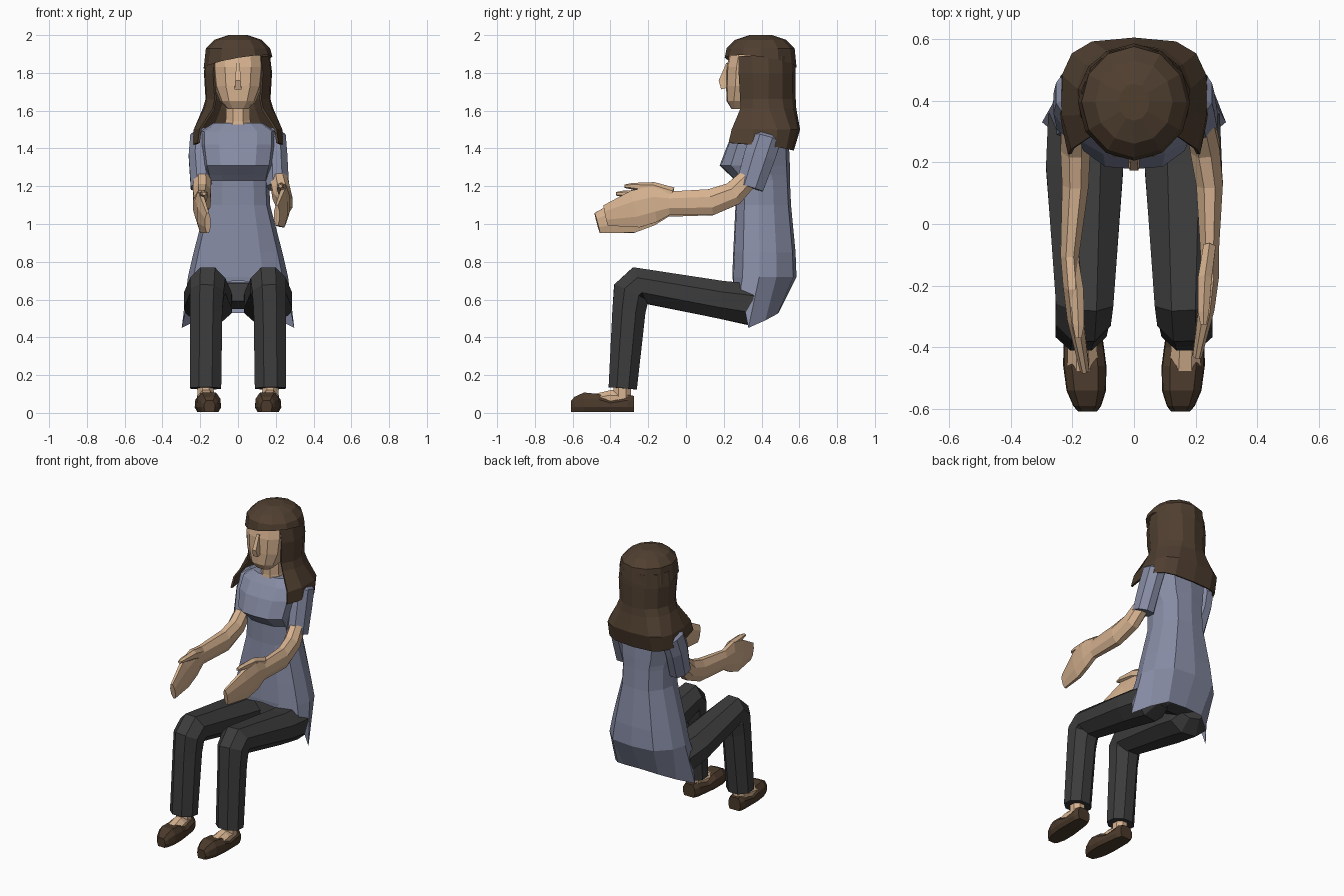
import bpy, bmesh
from math import sin, cos, pi, radians
from mathutils import Vector as V

if "Cube" in bpy.data.objects:
    bpy.data.objects.remove(bpy.data.objects["Cube"])


def material(name, rgb):
    m = bpy.data.materials.new(name)
    m.diffuse_color = (*rgb, 1)
    m.use_nodes = True
    m.node_tree.nodes["Principled BSDF"].inputs["Base Color"].default_value = m.diffuse_color
    return m


SKIN = material("skin", (.68, .45, .28))
HAIR = material("hair_brown", (.08, .05, .03))
CLOTH = material("tunic_blue", (.24, .26, .37))
PANTS = material("charcoal", (.045, .045, .045))
SHOE = material("shoe_brown", (.07, .042, .024))


def loft(name, rings, mat, closed=True, caps=(True, True), thick=0):
    bm = bmesh.new()
    rows = [[bm.verts.new(p) for p in r] for r in rings]
    n = len(rows[0])
    for a, b in zip(rows, rows[1:]):
        for i in range(n if closed else n - 1):
            j = (i + 1) % n
            bm.faces.new((a[i], a[j], b[j], b[i]))
    for use, row in zip(caps, (rows[0], rows[-1])):
        if use and closed:
            bm.faces.new(row)
    bmesh.ops.recalc_face_normals(bm, faces=bm.faces)
    me = bpy.data.meshes.new(name)
    bm.to_mesh(me)
    bm.free()
    me.materials.append(mat)
    ob = bpy.data.objects.new(name, me)
    bpy.context.collection.objects.link(ob)
    if thick:
        mod = ob.modifiers.new("thickness", 'SOLIDIFY')
        mod.thickness = thick
        mod.offset = 0
    return ob


def tube(name, path, mat, n=8):
    """Path points: x, y, z, half width, half depth."""
    pts = [V(p[:3]) for p in path]
    rings = []
    for i, p in enumerate(path):
        t = V((0, 0, 0))
        if i:
            t += (pts[i] - pts[i - 1]).normalized()
        if i < len(pts) - 1:
            t += (pts[i + 1] - pts[i]).normalized()
        t.normalize()
        u = V((1, 0, 0))
        u = (u - t * u.dot(t)).normalized()
        v = t.cross(u)
        k = 1 / cos(pi / n)
        angs = [2 * pi * (j + .5) / n for j in range(n)]
        rings.append([pts[i] + u * p[3] * k * cos(a) + v * p[4] * k * sin(a) for a in angs])
    return loft(name, rings, mat)


def mirrored(half):
    return half + [(-x, y, z) for x, y, z in half[-2:0:-1]]


SECTION = [(0, 0), (.5, .02), (.89, .16), (1, .42), (.9, .69), (.58, .95), (0, 1)]


def body_ring(z, hw, f, b):
    return mirrored([(x * hw, f + (b - f) * y, z) for x, y in SECTION])


# Tunic with bust ledge and dipping hem
hem = mirrored([(0, .25, .70), (.11, .25, .69), (.25, .29, .66), (.298, .33, .45),
                (.22, .42, .49), (.13, .485, .525), (0, .49, .53)])
tunic = [(.72, .265, .245, .585), (.85, .235, .25, .58), (1.1, .17, .262, .556),
         (1.23, .165, .26, .55), (1.26, .17, .23, .55), (1.31, .185, .178, .55),
         (1.42, .20, .22, .545), (1.49, .20, .27, .52), (1.535, .13, .31, .47)]
loft("tunic", [hem] + [body_ring(*r) for r in tunic], CLOTH, caps=(False, True))

# Head, neck and nose
tube("neck", [(0, .38, 1.48, .085, .085), (0, .37, 1.55, .065, .065), (0, .37, 1.68, .06, .065)], SKIN)
head = [(1.61, .055, .24, .36), (1.65, .095, .215, .45), (1.73, .128, .212, .52),
        (1.83, .138, .215, .54), (1.92, .13, .235, .54), (1.96, .08, .3, .48)]
loft("head", [body_ring(*r) for r in head], SKIN)
tube("nose", [(0, .225, 1.85, .01, .012), (0, .205, 1.76, .014, .032), (0, .215, 1.72, .018, .03)], SKIN, 4)


# Hair: open-fronted curtain flaring below the neck, then crown with slanted fringe
def curtain_ring(zf, zb, rx, rf, rb, gap, square=1):
    g = radians(gap)
    ring = []
    for i in range(11):
        a = g + (2 * pi - 2 * g) * i / 10
        c, s = cos(a), sin(a)
        y = rf * c if c > 0 else -rb * abs(c) ** square
        x = rx * abs(s) ** square * (1 if s > 0 else -1)
        ring.append((x, .41 - y, zf + (zb - zf) * (1 - c) / 2))
    return ring


curtain = [(1.44, 1.39, .237, .32, .155, 55, .65), (1.50, 1.50, .232, .27, .188, 52, .65),
           (1.61, 1.61, .182, .16, .168, 42, .85), (1.66, 1.66, .168, .17, .165, 45),
           (1.80, 1.80, .177, .185, .165, 46), (1.89, 1.89, .165, .18, .162, 44)]
loft("hair_curtain", [curtain_ring(*r) for r in curtain], HAIR, closed=False, thick=.012)


def crown_ring(z, rx, ry, slant=0, drop=0):
    return [(rx * sin(a), .395 - ry * cos(a), z + slant * rx * sin(a) - drop * (1 - cos(a)) / 2)
            for a in (2 * pi * i / 12 for i in range(12))]


crown = [crown_ring(1.88, .182, .19, .17, .05), crown_ring(1.93, .17, .18),
         crown_ring(1.975, .125, .135), crown_ring(2.0, .05, .06)]
loft("hair_crown", crown, HAIR, caps=(False, True))

# Pelvis
tube("pelvis", [(0, .29, .64, .15, .05), (0, .37, .62, .19, .07), (0, .45, .62, .14, .05)], PANTS)

for s, side in ((-1, "left"), (1, "right")):
    # Trouser leg
    leg = [(.13, .41, .59, .08, .06), (.155, .335, .575, .125, .11), (.16, .18, .60, .125, .1),
           (.16, -.25, .675, .093, .1), (.165, -.29, .635, .09, .1),
           (.168, -.302, .54, .085, .088), (.172, -.335, .13, .083, .075)]
    tube(side + "_trouser_leg", [(s * x, *r) for x, *r in leg], PANTS)

    # Foot and slip-on shoe
    tube(side + "_ankle", [(s * .172, -.335, .2, .04, .045), (s * .17, -.34, .04, .045, .05)], SKIN)
    tube(side + "_instep", [(s * .17, -.31, .07, .04, .05), (s * .168, -.40, .075, .048, .045),
                            (s * .164, -.50, .06, .05, .035)], SKIN)
    shoe = [(-.275, .045, .09), (-.31, .058, .095), (-.40, .066, .075), (-.46, .07, .1),
            (-.54, .064, .108), (-.59, .045, .085), (-.608, .03, .065)]
    rings = []
    for y, w, top in shoe:
        x = s * (.16 + (y + .45) * .06)
        half = [(w * .8, .005), (w, .03), (w * .95, top * .7), (w * .6, top)]
        rings.append([(x + a, y, z) for a, z in half] + [(x - a, y, z) for a, z in half[::-1]])
    loft(side + "_shoe", rings, SHOE)

    # Sleeve, arm with flat hand, and thumb; the left reaches further in
    right = s > 0
    sx = .21 if right else .19
    tube(side + "_sleeve", [(s * .17, .43, 1.495, .03, .05), (s * .195, .42, 1.45, .06, .083),
                            (s * .203, .39, 1.36, .058, .083), (s * sx, .337, 1.195, .06, .074)], CLOTH)
    xs = (.21, .23, .245, .245, .245, .235, .205) if right else (.19, .19, .19, .208, .2, .19, .16)
    dy, dz = (.045, .04) if right else (0, 0)
    arm = [(.35, 1.26, .045, .05), (.25, 1.16, .048, .063), (.13, 1.115, .043, .07),
           (-.10, 1.10, .03, .062), (-.19, 1.085, .03, .095), (-.30, 1.05, .026, .1),
           (-.47, 1.005, .015, .055)]
    path = []
    for i, (x, (y, z, a, b)) in enumerate(zip(xs, arm)):
        k = max(0, i - 2) / 4
        path.append((s * x, y + dy * k, z + dz * k, a, b))
    tube(side + "_arm", path, SKIN)
    tx = xs[4]
    tube(side + "_thumb", [(s * tx, -.12 + dy, 1.115 + dz, .02, .035),
                           (s * (tx - .015), -.22 + dy, 1.15 + dz, .022, .028),
                           (s * (tx - .02), -.33 + dy, 1.16 + dz, .018, .015),
                           (s * (tx - .02), -.37 + dy, 1.16 + dz, .01, .008)], SKIN, 6)
